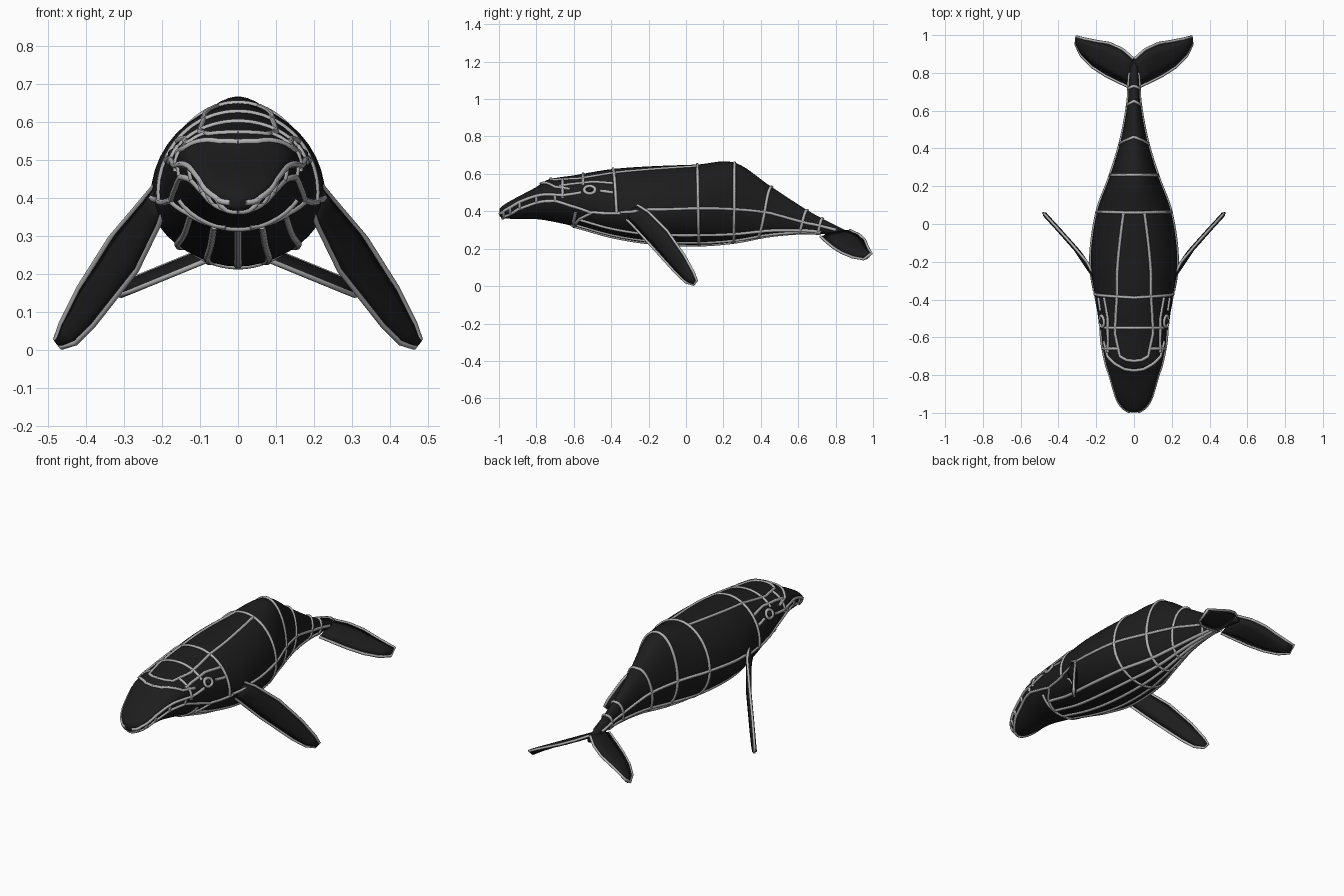
import bpy, bmesh, math
from mathutils import Vector

if "Cube" in bpy.data.objects:
    bpy.data.objects.remove(bpy.data.objects["Cube"])

def material(name, v):
    m = bpy.data.materials.new(name)
    m.diffuse_color = (v, v, v, 1)
    m.use_nodes = True
    m.node_tree.nodes["Principled BSDF"].inputs["Base Color"].default_value = m.diffuse_color
    return m
SKIN = material("black skin", 0.012)
SEAM = material("grey seam", 0.45)

# body stations: y, top z, widest z, bottom z, half width
BODY = [(-1.0, .412, .40, .375, .012), (-.98, .43, .405, .364, .05), (-.94, .455, .432, .36, .083),
        (-.88, .487, .462, .36, .105), (-.8, .53, .49, .358, .128), (-.74, .568, .495, .35, .148),
        (-.6, .592, .475, .32, .175), (-.4, .625, .42, .265, .203), (-.2, .64, .40, .232, .23),
        (.06, .65, .41, .22, .197), (.26, .66, .41, .235, .125), (.45, .535, .39, .27, .068),
        (.65, .405, .345, .285, .032), (.76, .345, .31, .275, .027), (.88, .285, .272, .26, .014)]

def station(y):
    """Hermite interpolation of the body table."""
    y = min(max(y, BODY[0][0]), BODY[-1][0])
    i = next(k for k in range(len(BODY) - 1) if y <= BODY[k + 1][0])
    def slope(k, c):
        a, b = BODY[max(k - 1, 0)], BODY[min(k + 1, len(BODY) - 1)]
        return (b[c] - a[c]) / (b[0] - a[0])
    p, q = BODY[i], BODY[i + 1]
    h = q[0] - p[0]
    t = (y - p[0]) / h
    return [(2*t**3 - 3*t*t + 1) * p[c] + (t**3 - 2*t*t + t) * h * slope(i, c)
            + (3*t*t - 2*t**3) * q[c] + (t**3 - t*t) * h * slope(i + 1, c) for c in range(1, 5)]

def surf(y, a):
    """Point on the body; a = 0 is the back, pi the belly."""
    top, mid, bot, hw = station(y)
    c = math.cos(a)
    return Vector((hw * math.sin(a), y, mid + c * ((top - mid) if c > 0 else (mid - bot))))

def side(y, z):
    """Side view position to (y, angle)."""
    top, mid, bot, hw = station(y)
    r = (z - mid) / ((top - mid) if z > mid else (mid - bot))
    return (y, math.acos(max(-1, min(1, r))))

def above(x, y):
    return (y, math.asin(min(1, x / station(y)[3])))

def finish(name, bm, mat, mirror=True):
    bmesh.ops.recalc_face_normals(bm, faces=bm.faces)
    me = bpy.data.meshes.new(name)
    bm.to_mesh(me)
    bm.free()
    ob = bpy.data.objects.new(name, me)
    bpy.context.collection.objects.link(ob)
    me.materials.append(mat)
    me.shade_smooth()
    if mirror:
        ob.modifiers.new("mirror", 'MIRROR')
    return ob

def loft(bm, rings):
    rows = [[bm.verts.new(p) for p in r] for r in rings]
    n = len(rows[0])
    for a, b in zip(rows, rows[1:]):
        for j in range(n):
            bm.faces.new((a[j], a[(j + 1) % n], b[(j + 1) % n], b[j]))
    bm.faces.new(rows[0])
    bm.faces.new(rows[-1][::-1])

def tubes(name, paths, radius, closed=False):
    """Round strips along point lists, mirrored to the other side."""
    cu = bpy.data.curves.new(name, 'CURVE')
    cu.dimensions = '3D'
    cu.bevel_depth = radius
    cu.bevel_resolution = 1
    cu.use_fill_caps = True
    for pts in paths:
        sp = cu.splines.new('POLY')
        sp.points.add(len(pts) - 1)
        sp.use_cyclic_u = closed
        for p, co in zip(sp.points, pts):
            p.co = (*co, 1)
    tmp = bpy.data.objects.new(name + "_path", cu)
    bpy.context.collection.objects.link(tmp)
    bpy.context.view_layer.update()
    me = bpy.data.meshes.new_from_object(tmp.evaluated_get(bpy.context.evaluated_depsgraph_get()))
    bpy.data.objects.remove(tmp)
    bm = bmesh.new()
    bm.from_mesh(me)
    return finish(name, bm, SEAM)

def on_body(path, steps=6):
    """Dense surface points along a (y, angle) path."""
    out = []
    for (y0, a0), (y1, a1) in zip(path, path[1:]):
        out += [surf(y0 + (y1 - y0) * k / steps, a0 + (a1 - a0) * k / steps) for k in range(steps)]
    return out + [surf(*path[-1])]

# body
bm = bmesh.new()
N = 80
loft(bm, [[surf(-.997 + 1.875 * (i / N) ** 1.15, 2 * math.pi * j / 40) for j in range(40)]
          for i in range(N + 1)])
finish("body", bm, SKIN, False)

# rings around the body: y at back, y at belly, end angle
PI = math.pi
rings = [[(a + (b - a) * k / 8, e * k / 8) for k in range(9)] for a, b, e in
         [(-.39, -.37, 1.7), (.06, .07, PI), (.26, .255, PI), (.46, .38, PI),
          (.65, .60, PI), (.73, .70, PI), (-.55, -.55, 1.0)]]
# long seams down back, flank and head
seams = [
    [above(.055, .06), above(.085, -.2), above(.09, -.39), above(.1, -.58), above(.075, -.7),
     above(.04, -.72), (-.725, 0)],
    [above(.16, -.62), above(.14, -.7), above(.1, -.74), above(.05, -.768), (-.775, 0)],
    [side(-.39, .55), side(-.5, .558), side(-.62, .545), side(-.68, .535)],
    [side(-.35, .395), side(-.2, .41), side(.06, .415), side(.26, .41), side(.45, .39),
     side(.65, .335), side(.8, .30)],
    [side(-.66, .57), side(-.66, .47)],
    [side(-.46, .51), side(-.39, .50)],
    [side(-.61, .325), side(-.57, .36), side(-.5, .395), side(-.35, .39)],
]
# lips with short cross bars
upper = [(-.995, .388), (-.97, .403), (-.94, .42), (-.9, .445), (-.8, .482), (-.66, .485), (-.56, .5)]
lower = [(-.985, .366), (-.97, .372), (-.94, .385), (-.9, .41), (-.8, .445), (-.7, .455),
         (-.62, .43), (-.5, .39)]
seams += [[side(*p) for p in upper] , [(-.982, PI)] + [side(*p) for p in lower[1:]]]
seams += [[side(y, a), side(y, b)] for y, a, b in
          [(-.975, .40, .37), (-.94, .42, .385), (-.89, .45, .415), (-.8, .482, .445), (-.7, .484, .455)]]
tubes("body_seams", [on_body(p) for p in rings + seams], .0085)

# throat pleats running back along the belly
pleats = [[(-.6 + .015 * k, PI - d), (-.3, PI - d), (.07, PI - d), (.38, PI - d * .9),
           (.72, PI - d * .8)] for k, d in enumerate((0, .36, .76))]
pleats.append([(-.6, PI), (-.6, PI - .6), (-.59, PI - 1.05)])
tubes("throat_pleats", [on_body(p, 8) for p in pleats], .0095)

# eye with its surrounding ring
eye = [surf(*side(-.515 + .03 * math.cos(t), .515 + .02 * math.sin(t)))
       for t in (2 * PI * k / 14 for k in range(14))]
tubes("eye_ring", [eye], .009, True)
bm = bmesh.new()
bmesh.ops.create_uvsphere(bm, u_segments=14, v_segments=8, radius=.014)
bmesh.ops.translate(bm, verts=bm.verts, vec=surf(*side(-.515, .515)))
finish("eye", bm, SKIN)

def fin(name, rows, normal, thick):
    """Thin blade from (leading, trailing) pairs, with a grey rim."""
    n = Vector(normal).normalized()
    rows = [(Vector(a), Vector(b)) for a, b in rows]
    bm = bmesh.new()
    loft(bm, [[a, a.lerp(b, .3) + n * thick, a.lerp(b, .7) + n * thick, b,
               a.lerp(b, .7) - n * thick, a.lerp(b, .3) - n * thick] for a, b in rows])
    finish(name, bm, SKIN)
    tubes(name + "_rim", [[a for a, b in rows] + [b for a, b in reversed(rows)]], .0075)

# flippers: the blade stands upright, sideways position follows y
def flip(y, z):
    xs = [(-.36, .185), (-.25, .222), (-.2, .25), (-.1, .335), (.07, .49)]
    for (a, p), (b, q) in zip(xs, xs[1:]):
        if y <= b:
            return (p + (q - p) * (y - a) / (b - a), y, z)
fin("flipper", [(flip(*a), flip(*b)) for a, b in [
    ((-.35, .39), (-.26, .433)), ((-.29, .33), (-.2, .395)), ((-.18, .21), (-.1, .295)),
    ((-.05, .066), (-.01, .165)), ((.0, .02), (.042, .07)), ((.04, .008), (.058, .03))]],
    (.75, -.66, 0), .012)

# tail flukes drooping towards the tips, trailing edge a little higher
def droop(x, y, lift):
    return (x, y, .285 + lift - .41 * x)
fin("tail_fluke", [(droop(*a, -.015), droop(*b, .015)) for a, b in [
    ((.015, .72), (.003, .875)), ((.08, .75), (.06, .925)), ((.15, .785), (.13, .957)),
    ((.22, .83), (.2, .968)), ((.28, .89), (.26, .98)), ((.308, .95), (.305, .992))]],
    (.4, 0, 1), .013)
